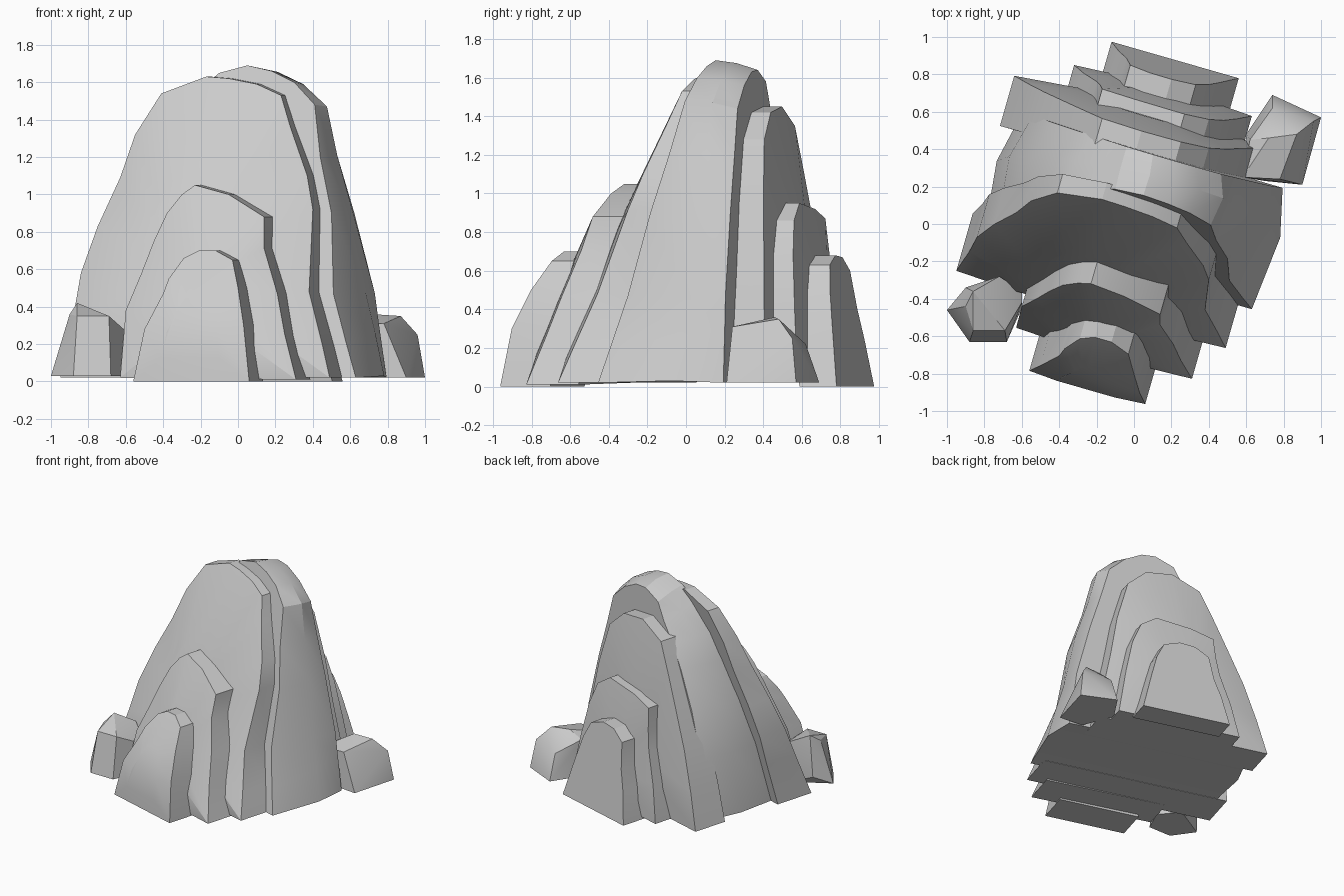
import bpy, bmesh, math

if "Cube" in bpy.data.objects:
    bpy.data.objects.remove(bpy.data.objects["Cube"])

TURN = math.radians(16)              # all rock layers are turned by this angle
SN, CS, SLOPE = math.sin(TURN), math.cos(TURN), math.tan(TURN)


def finish(name, bm):
    bmesh.ops.recalc_face_normals(bm, faces=bm.faces)
    me = bpy.data.meshes.new(name)
    bm.to_mesh(me)
    bm.free()
    ob = bpy.data.objects.new(name, me)
    bpy.context.collection.objects.link(ob)
    bpy.ops.object.select_all(action='DESELECT')
    ob.select_set(True)
    bpy.context.view_layer.objects.active = ob
    bpy.ops.object.shade_smooth_by_angle(angle=math.radians(25))


def slab(name, outline, offset, lean, sections, power=1, bulge=0.0):
    """Arched layer: outline (x, z) on a leaning face, swept along the layer normal.
    Each section is (depth at base, depth lost per unit height, widening, outline).
    The visible face is domed by an inner ring pushed out by bulge."""
    bm = bmesh.new()
    mid = (outline[0][0] + outline[-1][0]) / 2
    zc = 0.36 * max(z for x, z in outline)
    out = -1 if sections[-1][0] > 0 else 1
    inner = [(mid + .5 * (x - mid), zc + .5 * (z - zc)) for x, z in outline]
    rings = []
    for depth, taper, wide, shape in ([(out * bulge, 0, 1, inner), (0, 0, 1, outline)] + sections):
        ring = []
        for x, z in shape or outline:
            t = depth - taper * z
            y = offset - SLOPE * x + lean * z ** power
            ring.append(bm.verts.new((mid + (x - mid) * wide + SN * t, y + CS * t, z)))
        rings.append(ring)
    n = len(outline)
    for a, b in zip(rings, rings[1:]):
        for i in range(n):
            j = (i + 1) % n
            bm.faces.new((a[i], a[j], b[j], b[i]))
    caps = [bm.faces.new(rings[0]), bm.faces.new(rings[-1])]
    bmesh.ops.triangulate(bm, faces=caps)
    finish(name, bm)


def boulder(name, points):
    bm = bmesh.new()
    for p in points:
        bm.verts.new(p)
    bmesh.ops.convex_hull(bm, input=bm.verts)
    bmesh.ops.dissolve_limit(bm, angle_limit=math.radians(6), verts=bm.verts, edges=bm.edges)
    finish(name, bm)


# front layers, low to high
slab("front_low_layer",
     [(-.56, 0), (-.50, .28), (-.40, .47), (-.37, .55), (-.29, .66), (-.21, .70),
      (-.12, .70), (-.03, .65), (0, .5), (.03, .3), (.06, 0)],
     -.945, .57, [(.27, 0, 1, None)], power=2, bulge=.02)
slab("front_mid_layer",
     [(-.63, .02), (-.60, .38), (-.52, .57), (-.45, .75), (-.38, .90), (-.30, 1.0),
      (-.23, 1.05), (-.05, 1.0), (.14, .88), (.14, .71), (.21, .47), (.25, .25), (.31, .01)],
     -.742, .34, [(.28, 0, 1, None)], bulge=.07)
slab("front_tall_layer",
     [(-.95, .02), (-.88, .35), (-.84, .58), (-.75, .83), (-.63, 1.09), (-.55, 1.32),
      (-.41, 1.54), (-.17, 1.63), (-.05, 1.62), (.10, 1.59), (.23, 1.53), (.28, 1.36),
      (.37, 1.1), (.40, .92), (.38, .48), (.45, .2), (.49, .02)],
     -.53, .376, [(.32, .14, 1, None)], bulge=.12)

# thick core with the summit; its back is slimmer at the upper left and fuller low right
core_front = [(-.80, .02), (-.72, .5), (-.60, .85), (-.47, 1.15), (-.38, 1.35), (-.22, 1.55),
              (-.10, 1.65), (.05, 1.69), (.18, 1.66), (.30, 1.6), (.41, 1.48), (.44, 1.2),
              (.50, .9), (.51, .47), (.58, .2), (.63, .02)]
core_back = [(-.80, .02), (-.71, .5), (-.57, .85), (-.42, 1.13), (-.31, 1.3), (-.19, 1.45),
             (-.11, 1.58), (.04, 1.64), (.15, 1.63), (.28, 1.56), (.40, 1.44), (.45, 1.2),
             (.52, .9), (.60, .47), (.61, .3), (.63, .02)]
slab("core_layer", core_front, -.28, .265,
     [(.4, .17, 1.06, [((a + c) / 2, (b + d) / 2 + .01)
                       for (a, b), (c, d) in zip(core_front, core_back)]),
      (.68, .27, .97, core_back)])

# back layers, high to low
slab("back_tall_layer",
     [(-.64, .02), (-.57, .3), (-.48, .6), (-.36, .9), (-.27, 1.12), (-.17, 1.35),
      (.04, 1.45), (.25, 1.42), (.40, 1.28), (.50, .95), (.57, .6), (.64, .3), (.68, .02)],
     .61, -.07, [(-.28, -.07, 1, None)], bulge=.05)
slab("back_mid_layer",
     [(-.32, .02), (-.27, .3), (-.20, .55), (-.18, .7), (-.17, .87), (0, .92),
      (.27, .95), (.40, .86), (.48, .68), (.55, .4), (.63, .02)],
     .76, -.10, [(-.17, 0, 1, None)], bulge=.03)
slab("back_low_layer",
     [(-.12, 0), (-.08, .25), (-.04, .4), (-.02, .6), (.08, .67), (.20, .68),
      (.33, .63), (.40, .5), (.46, .32), (.56, 0)],
     .94, -.16, [(-.2, 0, 1, None)])

# loose boulders at the foot
boulder("left_boulder",
        [(-1, -.46, .03), (-.88, -.63, .03), (-.68, -.63, .03), (-.60, -.45, .03), (-.72, -.3, .03),
         (-.9, -.34, .1), (-.86, -.57, .35), (-.69, -.57, .35), (-.60, -.42, .27),
         (-.60, -.36, .27), (-.72, -.28, .36), (-.86, -.36, .42), (-.9, -.44, .36)])
boulder("right_boulder",
        [(.70, .23, .02), (.90, .21, .02), (1, .57, .02), (.74, .69, .02), (.60, .48, .02),
         (.58, .25, .3), (.78, .24, .31), (.87, .48, .35), (.72, .46, .36),
         (.96, .55, .25), (.74, .62, .22), (.62, .45, .3)])
